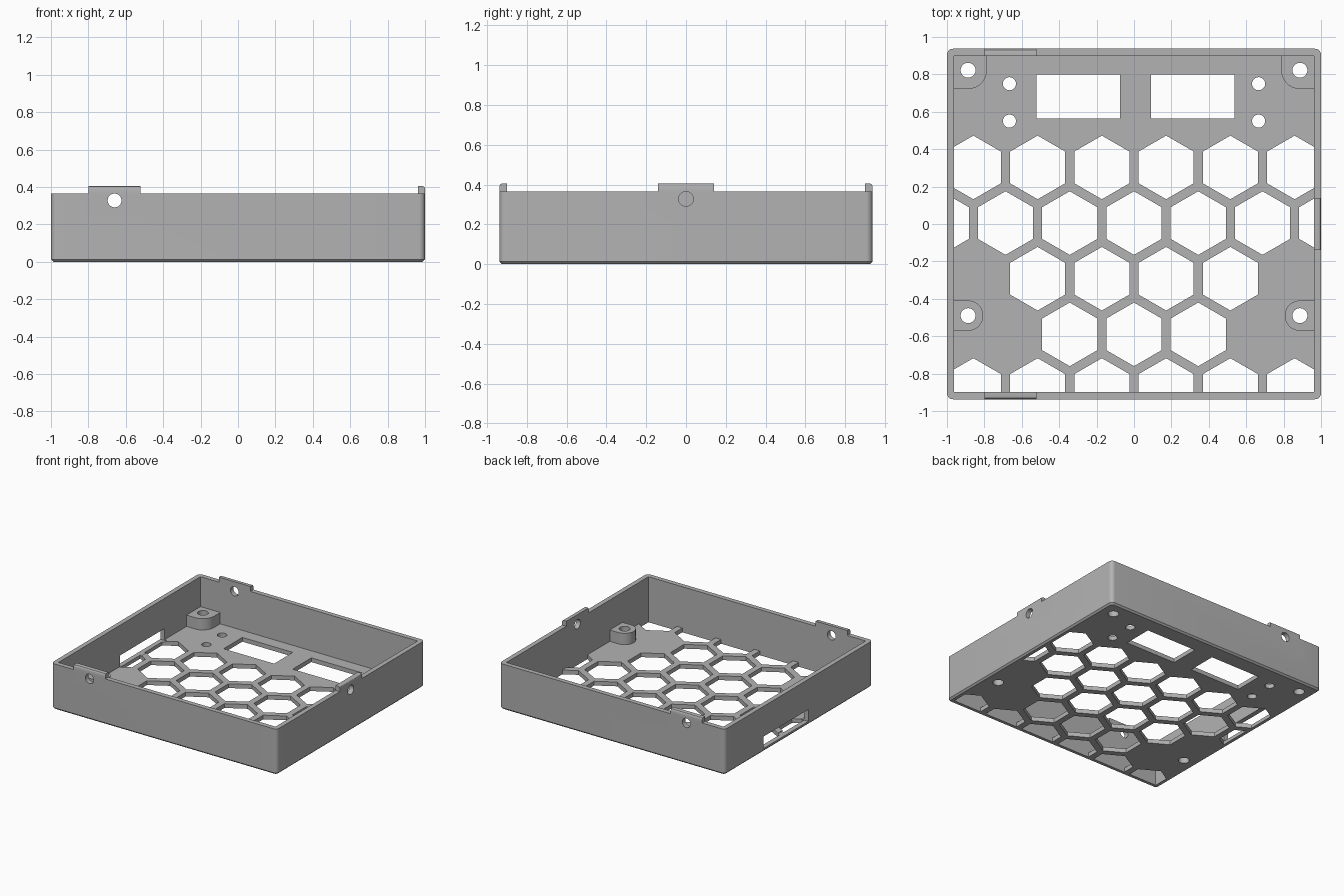
import bpy, bmesh, math
from mathutils import Matrix, Vector

cube = bpy.data.objects.get("Cube")
if cube:
    bpy.data.objects.remove(cube, do_unlink=True)

# Main dimensions
HX, HY, H = 1.0, 0.937, 0.365
WALL, FLOOR, TAB_TOP, BOSS_TOP = 0.038, 0.034, 0.405, 0.125
IX, IY = HX - WALL, HY - WALL

grey = bpy.data.materials.new("grey plastic")
grey.use_nodes = True
grey.diffuse_color = (0.45, 0.45, 0.45, 1)
grey.node_tree.nodes["Principled BSDF"].inputs["Base Color"].default_value = grey.diffuse_color


def add_box(bm, x0, x1, y0, y1, z0, z1):
    m = Matrix.Translation(((x0 + x1) / 2, (y0 + y1) / 2, (z0 + z1) / 2))
    m = m @ Matrix.Diagonal((x1 - x0, y1 - y0, z1 - z0, 1))
    return bmesh.ops.create_cube(bm, size=1, matrix=m)["verts"]


def add_prism(bm, center, radius, depth, sides, rot=Matrix()):
    bmesh.ops.create_cone(bm, cap_ends=True, segments=sides, radius1=radius, radius2=radius,
                          depth=depth, matrix=Matrix.Translation(center) @ rot)


def add_outline(bm, pts, z0, z1):
    face = bm.faces.new([bm.verts.new((x, y, z0)) for x, y in pts])
    new = bmesh.ops.extrude_face_region(bm, geom=[face])["geom"]
    bmesh.ops.translate(bm, vec=(0, 0, z1 - z0), verts=[g for g in new if isinstance(g, bmesh.types.BMVert)])


def make_object(name, bm):
    bmesh.ops.recalc_face_normals(bm, faces=bm.faces)
    mesh = bpy.data.meshes.new(name)
    bm.to_mesh(mesh)
    bm.free()
    mesh.materials.append(grey)
    obj = bpy.data.objects.new(name, mesh)
    bpy.context.collection.objects.link(obj)
    return obj


def combine(obj, other, operation):
    """Apply a boolean and discard the second object."""
    mod = obj.modifiers.new(operation.lower(), "BOOLEAN")
    mod.operation, mod.object, mod.solver = operation, other, "EXACT"
    bpy.ops.object.select_all(action="DESELECT")
    bpy.context.view_layer.objects.active = obj
    obj.select_set(True)
    bpy.ops.object.modifier_apply(modifier=mod.name)
    bpy.data.objects.remove(other, do_unlink=True)


# Outer block: rounded upright corners and a fine chamfer around the base
bm = bmesh.new()
add_box(bm, -HX, HX, -HY, HY, 0, H)
upright = [e for e in bm.edges if abs(e.verts[0].co.z - e.verts[1].co.z) > 0.1]
bmesh.ops.bevel(bm, geom=upright, offset=0.032, segments=8, profile=0.5, affect="EDGES")
base = [e for e in bm.edges if max(v.co.z for v in e.verts) < 0.001]
bmesh.ops.bevel(bm, geom=base, offset=0.013, segments=1, affect="EDGES")
tray = make_object("case_tray", bm)

# Hollow interior
bm = bmesh.new()
add_box(bm, -IX, IX, -IY, IY, FLOOR, 1)
combine(tray, make_object("cavity", bm), "DIFFERENCE")

# Clip tabs standing on three walls, softened on the outer top edge
bm = bmesh.new()
TABS = [((-0.80, -0.52, -HY, -IY), Vector((0, -1, 0))),
        ((-0.80, -0.52, IY, HY), Vector((0, 1, 0))),
        ((IX, HX, -0.14, 0.14), Vector((1, 0, 0)))]
for span, out in TABS:
    verts = add_box(bm, *span, H - 0.1, TAB_TOP)
    limit = max(v.co.dot(out) for v in verts) - 0.001
    edge = [e for e in bm.edges if all(v in verts and v.co.z > H and v.co.dot(out) > limit for v in e.verts)]
    bmesh.ops.bevel(bm, geom=edge, offset=0.014, segments=3, profile=0.5, affect="EDGES")
combine(tray, make_object("clip_tabs", bm), "UNION")

# Screw bosses: round posts filled out to the walls
bm = bmesh.new()
BOSS_X, BACK_Y, FRONT_Y = 0.887, 0.822, -0.49
for side in (-1, 1):
    wall_x = IX + 0.01
    r = 0.1
    arc = [math.radians(a) for a in range(-90, 1, 9)]
    pts = [(BOSS_X - r * math.cos(a), BACK_Y + r * math.sin(a)) for a in arc]
    pts += [(BOSS_X - r, IY + 0.01), (wall_x, IY + 0.01), (wall_x, BACK_Y - r)]
    add_outline(bm, [(side * x, y) for x, y in pts], FLOOR - 0.01, BOSS_TOP)
    r = 0.081
    arc = [math.radians(a) for a in range(-90, 91, 9)]
    pts = [(BOSS_X - r * math.cos(a), FRONT_Y + r * math.sin(a)) for a in arc]
    pts += [(wall_x, FRONT_Y + r), (wall_x, FRONT_Y - r)]
    add_outline(bm, [(side * x, y) for x, y in pts], FLOOR - 0.01, BOSS_TOP)
combine(tray, make_object("screw_bosses", bm), "UNION")

# Honeycomb vents, trimmed to the inside of the walls
PITCH, HEX_R = 0.3435, 0.17
ROWS = {1: (-2.5, 6), 0: (-3, 7), -1: (-1.5, 4), -2: (-1, 3), -3: (-2.5, 6)}
bm = bmesh.new()
for row, (first, count) in ROWS.items():
    for i in range(count):
        center = ((first + i) * PITCH, 0.005 + row * PITCH * math.sqrt(0.75), 0)
        add_prism(bm, center, HEX_R, 0.16, 6)
vents = make_object("vents", bm)
bm = bmesh.new()
add_box(bm, -IX, IX, -IY, IY, -0.2, 0.2)
combine(vents, make_object("vent_limit", bm), "INTERSECT")
combine(tray, vents, "DIFFERENCE")

# Floor openings: two windows, boss holes and small mounting holes
bm = bmesh.new()
for x0 in (-0.522, 0.09):
    add_box(bm, x0, x0 + 0.448, 0.563, 0.80, -0.1, 0.1)
for side in (-1, 1):
    for y in (BACK_Y, FRONT_Y):
        add_prism(bm, (side * BOSS_X, y, 0.05), 0.04, 0.4, 32)
    for y in (0.75, 0.55):
        add_prism(bm, (side * 0.666, y, 0), 0.035, 0.2, 32)

# Wall openings: clip holes and the port slot
turn_y = Matrix.Rotation(math.pi / 2, 4, "X")
turn_x = Matrix.Rotation(math.pi / 2, 4, "Y")
for side in (-1, 1):
    add_prism(bm, (-0.66, side * HY, 0.328), 0.037, 0.2, 32, turn_y)
add_prism(bm, (HX, 0, 0.328), 0.037, 0.2, 32, turn_x)
add_box(bm, -HX - 0.1, -IX + 0.02, -0.12, 0.444, FLOOR - 0.006, 0.123)
combine(tray, make_object("openings", bm), "DIFFERENCE")

# Smooth rounded surfaces while keeping crisp edges
bpy.ops.object.select_all(action="DESELECT")
tray.select_set(True)
bpy.context.view_layer.objects.active = tray
bpy.ops.object.shade_smooth_by_angle(angle=math.radians(30))
